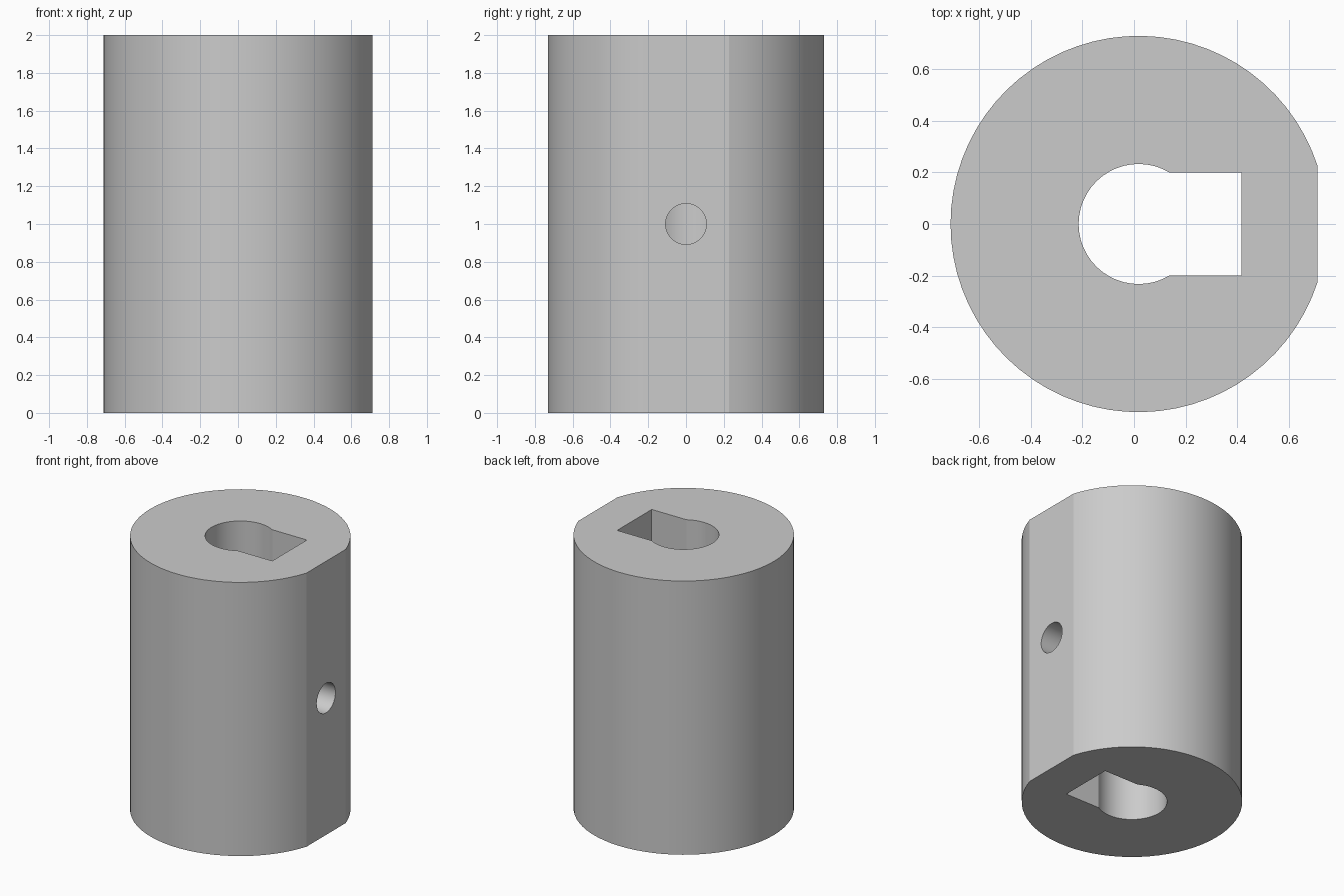
import bpy, bmesh
from math import asin, cos, sin, pi, radians

cube = bpy.data.objects.get("Cube")
if cube:
    bpy.data.objects.remove(cube, do_unlink=True)

HEIGHT = 2.0
AXIS_X = 0.018          # the round axis sits slightly off centre because of the flat
OUTER_R, FLAT_X = 0.73, 0.712
BORE_R, SLOT_X, SLOT_HALF = 0.233, 0.417, 0.2
HOLE_R = 0.108

grey = bpy.data.materials.new("light_grey")
grey.use_nodes = True
colour = (0.6, 0.6, 0.6, 1.0)
grey.diffuse_color = colour
grey.node_tree.nodes["Principled BSDF"].inputs["Base Color"].default_value = colour


def open_arc(radius, half_width, steps):
    """Points around the axis, leaving a gap of the given half width facing +x."""
    start = asin(half_width / radius)
    sweep = 2 * pi - 2 * start
    angles = [start + sweep * i / steps for i in range(steps + 1)]
    return [(AXIS_X + radius * cos(a), radius * sin(a)) for a in angles]


def prism(name, profile, z0, z1):
    """Extrude a closed outline into a solid."""
    bm = bmesh.new()
    face = bm.faces.new([bm.verts.new((x, y, z0)) for x, y in profile])
    result = bmesh.ops.extrude_face_region(bm, geom=[face])
    top = [v for v in result["geom"] if isinstance(v, bmesh.types.BMVert)]
    bmesh.ops.translate(bm, verts=top, vec=(0, 0, z1 - z0))
    bmesh.ops.recalc_face_normals(bm, faces=bm.faces)
    mesh = bpy.data.meshes.new(name)
    bm.to_mesh(mesh)
    bm.free()
    mesh.materials.append(grey)
    obj = bpy.data.objects.new(name, mesh)
    bpy.context.collection.objects.link(obj)
    return obj


# Round body with one flat side
flat_half = (OUTER_R ** 2 - (FLAT_X - AXIS_X) ** 2) ** 0.5
collar = prism("shaft_collar", open_arc(OUTER_R, flat_half, 64), 0, HEIGHT)

# Keyhole bore: round hole joined to a square slot
keyhole = open_arc(BORE_R, SLOT_HALF, 32) + [(SLOT_X, -SLOT_HALF), (SLOT_X, SLOT_HALF)]
bore = prism("bore_cutter", keyhole, -0.2, HEIGHT + 0.2)

# Set screw hole from the flat into the slot
bpy.ops.mesh.primitive_cylinder_add(
    vertices=48, radius=HOLE_R, depth=0.6,
    location=(0.6, 0, HEIGHT / 2), rotation=(0, pi / 2, 0))
screw_hole = bpy.context.object
screw_hole.name = "screw_hole_cutter"
screw_hole.data.materials.append(grey)

# Cut both openings, then drop the cutters
bpy.context.view_layer.objects.active = collar
for cutter in (bore, screw_hole):
    cutter.hide_render = True
    mod = collar.modifiers.new(cutter.name, "BOOLEAN")
    mod.operation = "DIFFERENCE"
    mod.solver = "EXACT"
    mod.object = cutter
    bpy.ops.object.modifier_apply(modifier=mod.name)
    bpy.data.objects.remove(cutter, do_unlink=True)

bpy.ops.object.select_all(action="DESELECT")
collar.select_set(True)
bpy.ops.object.shade_smooth_by_angle(angle=radians(15))
